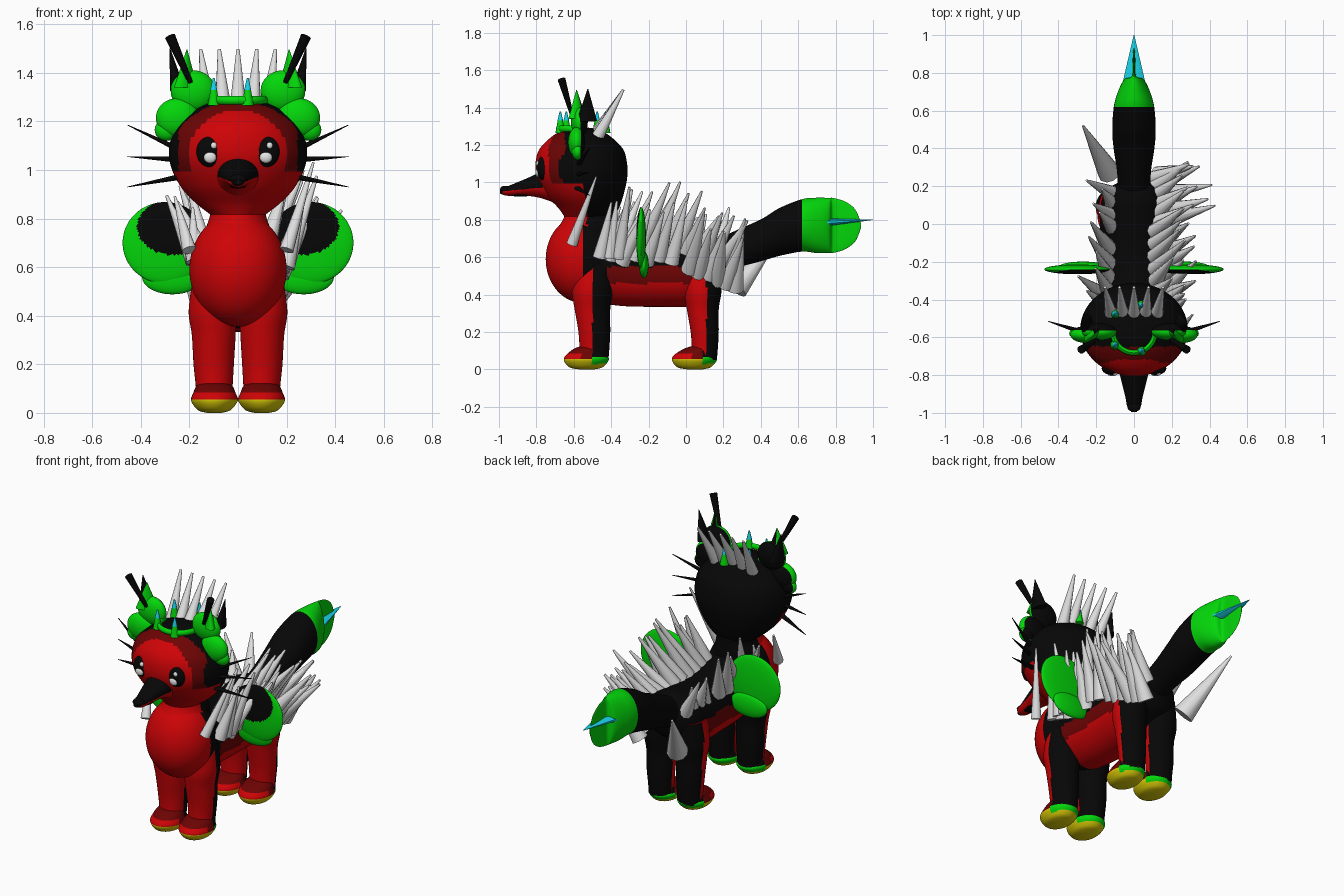
import bpy, bmesh, math, random
from mathutils import Vector, Matrix

if "Cube" in bpy.data.objects:
    bpy.data.objects.remove(bpy.data.objects["Cube"])

random.seed(4)
COLORS = {
    "red": (0.62, 0.001, 0.002), "dark_red": (0.15, 0.001, 0.001),
    "black": (0.002, 0.002, 0.002), "green": (0.001, 0.68, 0.003),
    "yellow": (0.7, 0.6, 0.002), "grey": (0.74, 0.74, 0.74),
    "cyan": (0.01, 0.7, 0.87), "white": (0.85, 0.85, 0.85),
}
NAMES = list(COLORS)
MATS = []
for n, c in COLORS.items():
    m = bpy.data.materials.new(n)
    m.diffuse_color = (*c, 1)
    m.use_nodes = True
    m.node_tree.nodes["Principled BSDF"].inputs["Base Color"].default_value = m.diffuse_color
    MATS.append(m)


def finish(name, bm, color, angle=50):
    """Colour is a material name, or a rule of face centre and normal."""
    bmesh.ops.recalc_face_normals(bm, faces=bm.faces)
    if bm.calc_volume(signed=True) < 0:
        bmesh.ops.reverse_faces(bm, faces=bm.faces)
    bm.normal_update()
    me = bpy.data.meshes.new(name)
    for m in MATS:
        me.materials.append(m)
    for f in bm.faces:
        f.smooth = True
        key = color if isinstance(color, str) else color(f.calc_center_median(), f.normal)
        f.material_index = NAMES.index(key)
    bm.to_mesh(me)
    bm.free()
    me.set_sharp_from_angle(angle=math.radians(angle))
    ob = bpy.data.objects.new(name, me)
    bpy.context.collection.objects.link(ob)
    return ob


def ellipsoid(name, c, r, color, seg=48):
    bm = bmesh.new()
    bmesh.ops.create_uvsphere(bm, u_segments=seg, v_segments=seg // 2, radius=1)
    bm.transform(Matrix.Translation(c) @ Matrix.Diagonal((*r, 1)) @ Matrix.Rotation(math.pi / 2, 4, 'X'))
    return finish(name, bm, color)


def cone(name, a, b, r, color, r2=0.002, flat=1.0, sides=10):
    a, b = Vector(a), Vector(b)
    d = b - a
    bm = bmesh.new()
    bmesh.ops.create_cone(bm, cap_ends=True, segments=sides, radius1=r, radius2=r2, depth=d.length)
    q = d.to_track_quat('Z', 'Y').to_matrix().to_4x4()
    bm.transform(Matrix.Translation((a + b) / 2) @ q @ Matrix.Diagonal((1, flat, 1, 1)))
    return finish(name, bm, color)


def loft(name, secs, color, along='y', seg=56, sub=7):
    """Smooth tube; each section is (x, y, z, radius across, second radius)."""
    pts = []
    for i in range(len(secs) - 1):
        p = [Vector(secs[min(max(i + k, 0), len(secs) - 1)]) for k in (-1, 0, 1, 2)]
        for s in range(sub):
            t = s / sub
            pts.append(0.5 * (2 * p[1] + (p[2] - p[0]) * t + (2 * p[0] - 5 * p[1] + 4 * p[2] - p[3]) * t * t
                              + (3 * p[1] - p[0] - 3 * p[2] + p[3]) * t ** 3))
    pts.append(Vector(secs[-1]))
    bm = bmesh.new()
    rings = []
    for x, y, z, r1, r2 in pts:
        ring = []
        for k in range(seg):
            u, v = r1 * math.cos(2 * math.pi * k / seg), r2 * math.sin(2 * math.pi * k / seg)
            ring.append(bm.verts.new((x + u, y, z + v) if along == 'y' else (x + u, y + v, z)))
        rings.append(ring)
    for a, b in zip(rings, rings[1:]):
        for k in range(seg):
            bm.faces.new((a[k], a[(k + 1) % seg], b[(k + 1) % seg], b[k]))
    bm.faces.new(rings[0])
    bm.faces.new(rings[-1])
    return finish(name, bm, color)


# Colour rules
def head_rule(c, n):
    if c.z < 1.0:
        return "red" if c.y < -0.53 - 0.1 * (c.z - 0.85) else "black"
    if c.y > -0.635 - 0.1 * max(0, c.z - 1.1) or abs(c.x) > .245:
        return "black"
    return "red" if (c.x / 0.205) ** 2 + ((c.z - 1.055) / 0.19) ** 2 < 1 else "dark_red"


def body_rule(c, n):
    if c.y < -0.42 or c.y > 0.09 or c.z > 0.55:
        return "black"
    return "dark_red" if c.z > 0.46 else "red"


def ear_rule(c, n):
    return "green" if c.y < -.565 else "black"


def wing_rule(c, n):
    patch = ((abs(c.x) - .265) / .15) ** 2 + ((c.z - .765) / .115) ** 2 < 1
    return "black" if patch and c.y < -.24 else "green"


# Head, neck, chest and body
loft("head", [(0, -.52, .80, .09, .12), (0, -.52, .86, .17, .16), (0, -.54, .93, .235, .205),
              (0, -.555, 1.02, .278, .24), (0, -.56, 1.10, .282, .245), (0, -.56, 1.18, .252, .222),
              (0, -.56, 1.25, .175, .15), (0, -.56, 1.285, .09, .08), (0, -.56, 1.295, .01, .01)],
     head_rule, 'z', 96)
loft("neck", [(0, -.54, .62, .17, .17), (0, -.53, .74, .14, .16), (0, -.51, .82, .115, .14),
              (0, -.5, .92, .13, .14)], lambda c, n: "red" if c.y < -.53 else "black", 'z')
ellipsoid("chest", (0, -.55, .59), (.2, .2, .235), lambda c, n: "red" if c.y < -.55 else "black", 72)
loft("body", [(0, -.58, .58, .1, .12), (0, -.5, .57, .17, .2), (0, -.35, .53, .175, .19), (0, -.15, .51, .175, .175),
              (0, .03, .52, .18, .18), (0, .13, .56, .17, .15), (0, .2, .57, .12, .11), (0, .24, .57, .02, .02)],
     body_rule, 'y', 72)

# Snout with dark top and nose
loft("snout", [(0, -.70, .98, .1, .09), (0, -.78, .985, .08, .068), (0, -.85, .975, .062, .047),
               (0, -.92, .96, .045, .033), (0, -.965, .952, .036, .022), (0, -.995, .95, .014, .01)],
     lambda c, n: "black" if c.z > .97 - .1 * (-.8 - c.y) or c.y < -.98 else "red")
ellipsoid("nose", (0, -.965, .962), (.036, .03, .02), "black", 24)
ellipsoid("mouth", (0, -.885, .932), (.034, .055, .008), "black", 24)

# Tail with a flattened tip and spike
loft("tail", [(0, .08, .55, .1, .1), (0, .25, .635, .088, .1), (0, .4, .69, .108, .112), (0, .5, .735, .115, .128),
              (0, .62, .77, .107, .14), (0, .7, .77, .085, .148), (0, .765, .77, .052, .147), (0, .785, .77, .012, .147),
              (0, .85, .77, .008, .128), (0, .905, .77, .006, .085), (0, .935, .77, .003, .015)],
     lambda c, n: "green" if c.y > .62 else "black")
cone("tail_spike", (0, .72, .785), (0, 1.0, .80), .07, "cyan", flat=.35)

for s, side in ((-1, "left"), (1, "right")):
    # Legs and paws
    for y, which in ((-.5, "front"), (.09, "hind")):
        cut = y + (.0 if which == "front" else .02)
        d = 0.1 if which == "front" else 0.09
        loft(f"{which}_leg_{side}",
             [(s * .1, y + .005, .56, .085, d + .01), (s * .105, y, .42, .098, d + .01), (s * .1, y, .32, .09, d - .005),
              (s * .1, y + .01, .2, .083, d - .015), (s * .098, y + .01, .11, .076, d - .02),
              (s * .098, y + .005, .05, .075, d - .02)],
             lambda c, n: "black" if c.y > cut else "red", 'z', 48)

        def paw_rule(c, n):
            if n.z < -.6:
                return "yellow"
            if c.y > y:
                return "green" if c.z < .068 else "black"
            return "yellow" if c.z < .055 else "red" if c.y < y - .06 and c.z < .085 else "dark_red"
        yp = y if which == "front" else y - .012
        loft(f"{which}_paw_{side}",
             [(s * .098, yp - .03, .0, .03, .04), (s * .098, yp - .035, .012, .068, .09),
              (s * .097, yp - .033, .05, .096, .12), (s * .097, yp - .03, .08, .088, .108),
              (s * .097, y - .01, .115, .07, .08), (s * .097, y, .13, .03, .03)],
             paw_rule, 'z', 48)

    # Eyes with highlights
    ellipsoid(f"eye_{side}", (s * .115, -.765, 1.075), (.056, .034, .064), "black", 32)
    ellipsoid(f"eye_shine_{side}", (s * .115, -.793, 1.052), (.026, .012, .024), "white", 16)
    ellipsoid(f"eye_glint_{side}", (s * .115 + .015, -.792, 1.1), (.013, .01, .014), "white", 16)

    # Ears: thin lobes and points, green in front, dark behind
    ellipsoid(f"ear_lower_lobe_{side}", (s * .25, -.585, 1.215), (.088, .045, .08), ear_rule)
    ellipsoid(f"ear_lower_tip_{side}", (s * .295, -.58, 1.165), (.048, .03, .045), ear_rule, 32)
    ellipsoid(f"ear_upper_lobe_{side}", (s * .185, -.57, 1.325), (.092, .045, .085), ear_rule)
    cone(f"ear_point_{side}", (s * .215, -.58, 1.34), (s * .21, -.585, 1.495), .062, ear_rule, flat=.5, sides=20)
    cone(f"ear_back_point_{side}", (s * .25, -.53, 1.33), (s * .28, -.525, 1.5), .055, "black", flat=.55, sides=20)
    cone(f"antenna_{side}", (s * .195, -.61, 1.36), (s * .28, -.665, 1.55), .01, "black", r2=.022)

    # Whiskers
    for i, (z0, z1) in enumerate(((1.11, 1.185), (1.045, 1.055), (.96, .93))):
        cone(f"whisker_{side}_{i}", (s * .25, -.58, z0 - (z1 - z0) * .3), (s * .455, -.515, z1), .017, "black", flat=.7)

    # Wings: thin discs with a dark front patch
    ellipsoid(f"wing_{side}", (s * .3, -.24, .7), (.175, .026, .168), wing_rule, 96)
    ellipsoid(f"wing_lower_lobe_{side}", (s * .27, -.225, .56), (.125, .026, .072), "green")

# Crown: front half band and four tipped points
bm = bmesh.new()
N, M = 24, 8
vs = [[bm.verts.new(((.112 + .014 * math.cos(v)) * math.cos(u), -.57 + (.112 + .014 * math.cos(v)) * math.sin(u),
                     1.287 + .018 * math.sin(v))) for v in [j * math.tau / M for j in range(M)]]
      for u in [math.pi * (.95 + 1.1 * i / N) for i in range(N + 1)]]
for i in range(N):
    for j in range(M):
        bm.faces.new((vs[i][j], vs[i + 1][j], vs[i + 1][(j + 1) % M], vs[i][(j + 1) % M]))
bm.faces.new(vs[0])
bm.faces.new(vs[-1])
finish("crown_band", bm, "green")
for i, (x, y) in enumerate(((-.1, -.64), (.04, -.672), (-.1, -.475), (.04, -.43))):
    cone(f"crown_point_{i}", (x, y, 1.265), (x, y, 1.335), .026, "green", r2=.013)
    cone(f"crown_tip_{i}", (x, y, 1.33), (x, y, 1.378), .015, "cyan", r2=.004)

# Head quills
for i in range(5):
    x = (i - 2) * .06
    cone(f"head_quill_{i}", (x, -.48, 1.255 - abs(x) * .2), (x * 1.28, -.335, 1.495), .036, "grey", r2=.007)


def quill(name, base, off, r=.044):
    j = [random.uniform(-.045, .045) for _ in range(3)]
    cone(name, base, [b + o + k for b, o, k in zip(base, off, j)], r, "grey", r2=.006)


# Right side quills in an outer and an inner row
for i in range(6):
    y = -.41 + i * .066
    quill(f"shoulder_quill_outer_{i}", (.17, y, .59 - .02 * (i % 2)), (.12, .12, .29))
    quill(f"shoulder_quill_inner_{i}", (.11, y + .04, .66), (.12, .12, .31))
for i in range(6):
    y = .02 + i * .048
    quill(f"hip_quill_outer_{i}", (.17 - .008 * i, y, .53 - .02 * i), (.22, .07, .27), .048)
    quill(f"hip_quill_inner_{i}", (.11, y - .02, .62 - .01 * i), (.17, .1, .25))

# Left side quills, sparser
for i in range(5):
    quill(f"left_shoulder_quill_{i}", (-.13, -.45 + i * .08, .63), (-.09, .1, .28))
for i in range(4):
    quill(f"left_hip_quill_{i}", (-.11, -.02 + i * .06, .62), (-.1, .1, .22), .042)
cone("left_rear_quill", (-.13, .27, .43), (-.27, .52, .75), .062, "grey", r2=.006)

# Quills beside the chest, in front of the wings
for i in range(3):
    quill(f"right_chest_quill_{i}", (.195, -.46 + .05 * i, .6), (.09 + .02 * i, .08, .33), .04)
    quill(f"left_chest_quill_{i}", (-.18, -.46 + .05 * i, .62), (-.05 - .015 * i, .08, .25), .036)
for s in (-1, 1):
    cone(f"chest_quill_{s}", (s * .2, -.61, .67), (s * (.285 + .025 * s), -.48, .96 + .07 * s), .03, "grey", r2=.005)
